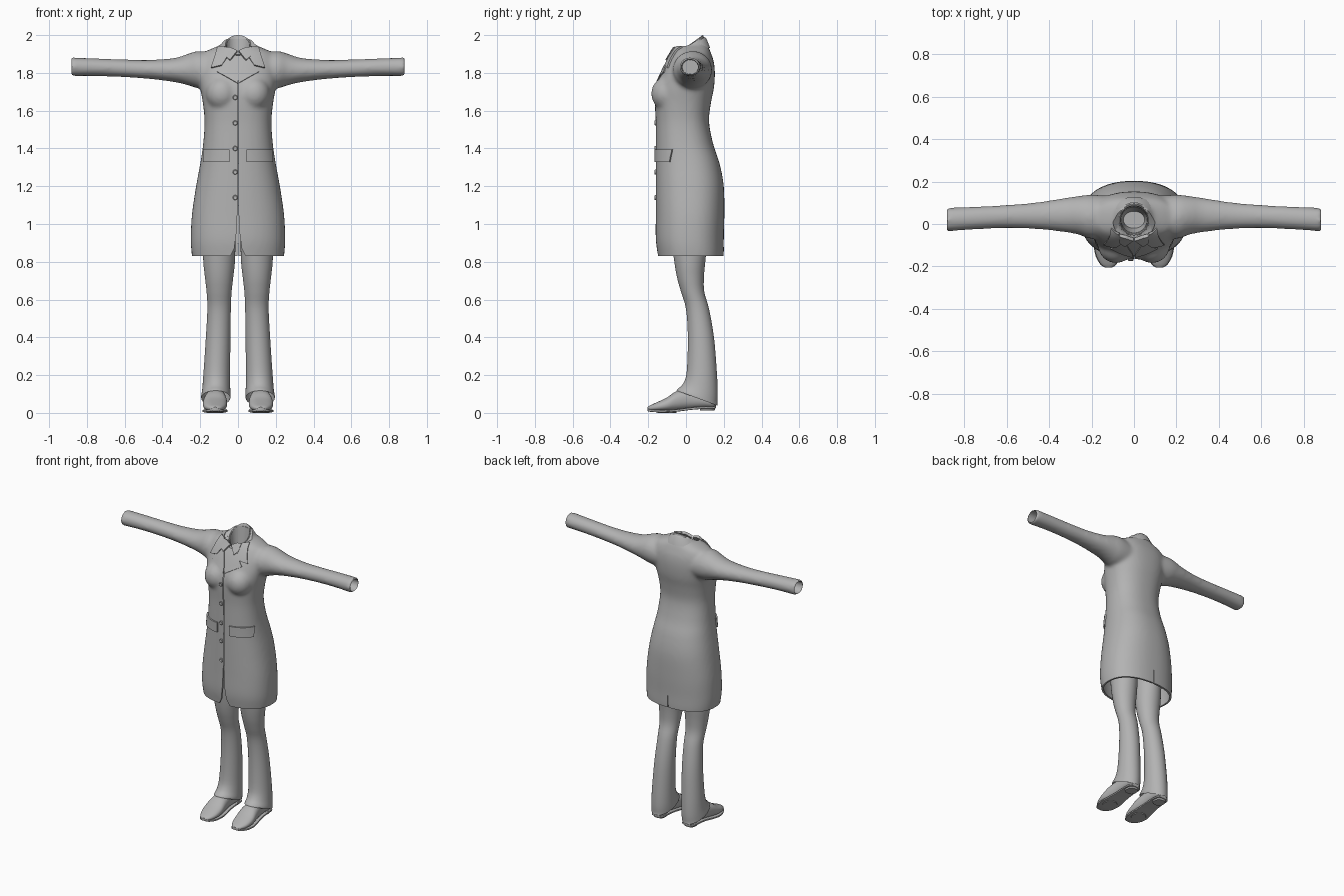
import bpy, bmesh, math
from mathutils import Vector
from mathutils.bvhtree import BVHTree

old = bpy.data.objects.get("Cube")
if old:
    bpy.data.objects.remove(old)

cloth = bpy.data.materials.new("grey_cloth")
cloth.use_nodes = True
GREY = (0.45, 0.45, 0.45, 1)
cloth.diffuse_color = GREY
for node in cloth.node_tree.nodes:
    if node.type == 'BSDF_PRINCIPLED':
        node.inputs["Base Color"].default_value = GREY


# ---------- helpers ----------
def ring(row, n=40, power=2.0, inset=0.0, arc=(0, 360)):
    """Row: height, half width, near edge, far edge, centre, slope."""
    h, rx, y0, y1, cx, slope = (tuple(row) + (0, 0))[:6]
    ry, cy = (y1 - y0) / 2 - inset, (y0 + y1) / 2
    rx -= inset
    closed = arc[1] - arc[0] == 360
    pts = []
    for i in range(n):
        a = math.radians(arc[0] + (arc[1] - arc[0]) * i / (n if closed else n - 1))
        c, s = math.cos(a), math.sin(a)
        k = 2 / power
        x = math.copysign(abs(c) ** k, c)
        y = math.copysign(abs(s) ** k, s)
        pts.append(Vector((cx + rx * x, cy + ry * y, h + slope * y)))
    return pts


def smooth_rows(rows, steps=4):
    rows = [(tuple(r) + (0, 0))[:6] for r in rows]
    out = []
    for i in range(len(rows) - 1):
        a, b = rows[max(i - 1, 0)], rows[i]
        c, d = rows[i + 1], rows[min(i + 2, len(rows) - 1)]
        for j in range(steps):
            t = j / steps
            out.append(tuple(
                q + t / 2 * (r - p + t * (2 * p - 5 * q + 4 * r - s + t * (3 * (q - r) + s - p)))
                for p, q, r, s in zip(a, b, c, d)))
    return out + [rows[-1]]


def loft(bm, rings, axes=(0, 1, 2), side=1, caps=True, closed=True):
    loops = []
    for pts in rings:
        loop = []
        for p in pts:
            q = Vector([p[a] for a in axes])
            q.x *= side
            loop.append(bm.verts.new(q))
        loops.append(loop)
    n = len(loops[0])
    for a, b in zip(loops, loops[1:]):
        for i in range(n if closed else n - 1):
            j = (i + 1) % n
            bm.faces.new((a[i], a[j], b[j], b[i]))
    if caps:
        bm.faces.new(loops[0])
        bm.faces.new(loops[-1])


def finish(name, bm, angle=40):
    bmesh.ops.recalc_face_normals(bm, faces=bm.faces[:])
    me = bpy.data.meshes.new(name)
    bm.to_mesh(me)
    bm.free()
    return place(name, me, angle)


def place(name, me, angle=40):
    ob = bpy.data.objects.new(name, me)
    bpy.context.scene.collection.objects.link(ob)
    me.materials.clear()
    me.materials.append(cloth)
    me.shade_smooth()
    me.set_sharp_from_angle(angle=math.radians(angle))
    return ob


def bake(ob):
    """Apply all modifiers and return the finished object."""
    dg = bpy.context.evaluated_depsgraph_get()
    me = bpy.data.meshes.new_from_object(ob.evaluated_get(dg))
    name = ob.name
    bpy.data.objects.remove(ob)
    return place(name, me)


def prism(bm, outline, y0, y1):
    loft(bm, [[Vector((x, y, z)) for x, z in outline] for y in (y0, y1)])


# ---------- coat body: torso, bust and sleeves fused ----------
TORSO = [(.78, .235, -.14, .195), (.84, .245, -.15, .2), (.92, .25, -.16, .2),
         (1.05, .244, -.16, .203), (1.2, .222, -.16, .2), (1.32, .2, -.16, .178),
         (1.42, .185, -.16, .145), (1.54, .177, -.16, .122), (1.64, .186, -.165, .132),
         (1.72, .2, -.162, .148), (1.8, .21, -.13, .153), (1.86, .207, -.1, .147),
         (1.905, .185, -.072, .132), (1.93, .135, -.058, .122), (1.95, .09, -.05, .11),
         (1.98, .075, -.04, .1)]
SLEEVE = [(.08, .095, -.06, .13, 1.805), (.2, .1, -.07, .138, 1.816),
          (.26, .085, -.05, .132, 1.818), (.33, .065, -.038, .122, 1.815),
          (.46, .051, -.024, .102, 1.818), (.6, .047, -.02, .09, 1.824),
          (.75, .047, -.026, .082, 1.83), (.885, .05, -.036, .076, 1.832)]
bm = bmesh.new()
loft(bm, [ring(r, 64, 2.35) for r in smooth_rows(TORSO)])
for side in (1, -1):
    loft(bm, [ring(r) for r in smooth_rows(SLEEVE)], (2, 1, 0), side)
    bust = bmesh.ops.create_uvsphere(bm, u_segments=24, v_segments=16, radius=1)["verts"]
    for v in bust:
        v.co = Vector((.085 * side + v.co.x * .085, -.1 + v.co.y * .085, 1.69 + v.co.z * .09))
coat = finish("coat", bm)
remesh = coat.modifiers.new("fuse", 'REMESH')
remesh.mode, remesh.voxel_size = 'VOXEL', .011
soften = coat.modifiers.new("soften", 'SMOOTH')
soften.factor, soften.iterations = .5, 10
coat = bake(coat)

bm = bmesh.new()
bm.from_mesh(coat.data)
skin = BVHTree.FromBMesh(bm)
bm.free()


def on_coat(x, z):
    hit, normal = skin.ray_cast(Vector((x, -1, z)), Vector((0, 1, 0)))[:2]
    if hit is None:
        hit, normal = skin.find_nearest(Vector((x, -.05, z)))[:2]
    return hit, normal


# ---------- cut the hem, vents, neck, sleeve ends and front closure ----------
cuts = [bmesh.new() for _ in range(6)]
prism(cuts[0], [(-.5, .5), (.5, .5), (.5, .83), (-.5, .83)], -.5, .5)
loft(cuts[1], [ring(r, 64, 2.35, .013) for r in smooth_rows(TORSO[:6])])
prism(cuts[2], [(0, 1.12), (-.009, .95), (-.02, .87), (-.045, .82),
                (.045, .82), (.02, .87), (.009, .95)], -.4, 0)
prism(cuts[2], [(0, .93), (-.005, .8), (.005, .8)], .1, .4)
loft(cuts[3], [ring(r) for r in [(1.82, .05, -.02, .06), (1.945, .062, -.042, .082, 0, .05),
                                 (1.95, .1, -.08, .12, 0, .06), (2.1, .1, -.08, .12)]])
for side in (1, -1):
    loft(cuts[4], [ring(r) for r in [(.8, .038, -.02, .064, 1.831), (.95, .042, -.028, .067, 1.832)]],
         (2, 1, 0), side)
groove = []
for i in range(29):
    z = 1.06 + i * .025
    y = on_coat(.001, z)[0].y
    groove.append([Vector((x, y + d, z)) for x, d in
                   ((-.001, -.03), (.003, -.03), (.003, .006), (-.001, .006))])
loft(cuts[5], groove)
cutters = []
for cut in cuts:
    cutter = finish("cutter", cut)
    cutter.hide_render = True
    mod = coat.modifiers.new("cut", 'BOOLEAN')
    mod.operation, mod.object, mod.solver = 'DIFFERENCE', cutter, 'EXACT'
    cutters.append(cutter)
coat = bake(coat)
for cutter in cutters:
    bpy.data.objects.remove(cutter)


# ---------- panels that lie on the coat ----------
def panel(name, outline, lift):
    bm = bmesh.new()
    bm.faces.new([bm.verts.new((x, 0, z)) for x, z in outline])
    for axis in (0, 2):
        lo, hi = min(v.co[axis] for v in bm.verts), max(v.co[axis] for v in bm.verts)
        step = Vector([float(i == axis) for i in range(3)])
        for k in range(1, int((hi - lo) / .012) + 1):
            bmesh.ops.bisect_plane(bm, geom=bm.verts[:] + bm.edges[:] + bm.faces[:],
                                   plane_co=step * (lo + k * .012), plane_no=step)
    for v in bm.verts:
        hit, normal = on_coat(v.co.x, v.co.z)
        v.co = hit + normal * lift
    bm.normal_update()
    if sum(f.normal.y for f in bm.faces) > 0:
        bmesh.ops.reverse_faces(bm, faces=bm.faces[:])
    me = bpy.data.meshes.new(name)
    bm.to_mesh(me)
    bm.free()
    ob = place(name, me)
    thick = ob.modifiers.new("thickness", 'SOLIDIFY')
    thick.thickness, thick.offset = lift + .004, -1
    bake(ob)


for side, label in ((1, "left"), (-1, "right")):
    for part, outline, lift in (
            ("lapel", [(.004, 1.745), (.11, 1.805), (.088, 1.834), (.045, 1.893), (.008, 1.785)], .006),
            ("collar_leaf", [(.105, 1.935), (.14, 1.825), (.084, 1.838), (.045, 1.9), (.07, 1.935)], .01),
            ("shirt_collar_leaf", [(.003, 1.912), (.042, 1.862), (.066, 1.885), (.066, 1.93), (.04, 1.93)], .014),
            ("pocket_flap", [(.045, 1.327), (.176, 1.327), (.176, 1.395), (.045, 1.395)], .01)):
        panel(label + "_" + part, [(x * side, z) for x, z in outline], lift)

# ---------- standing collars ----------
bm = bmesh.new()
loft(bm, [ring(r) for r in [(1.9, .078, -.06, .105, 0, .045), (1.948, .071, -.055, .092, 0, .05),
                            (1.95, .067, -.051, .088, 0, .05), (1.945, .063, -.046, .084, 0, .05),
                            (1.88, .058, -.04, .08, 0, .04)]], caps=False)
finish("shirt_collar", bm)
bm = bmesh.new()
loft(bm, [ring(r, arc=(-50, 230)) for r in [(1.9, .078, -.055, .1, 0, .045), (1.945, .078, -.06, .1, 0, .045),
                                            (1.942, .086, -.066, .108, 0, .04), (1.924, .118, -.08, .128, 0, .008)]],
     caps=False, closed=False)
finish("coat_collar", bm)

# ---------- buttons ----------
bm = bmesh.new()
for z in (1.67, 1.535, 1.4, 1.275, 1.14):
    y = on_coat(-.015, z)[0].y
    loft(bm, [ring((y + d, r, z - r, z + r, -.015), 16) for d, r in
              ((.004, .013), (-.005, .013), (-.008, .01), (-.006, .007))], (0, 2, 1))
finish("buttons", bm)

# ---------- trousers and shoes ----------
LEG = [(1.1, .088, -.1, .13, .1), (.83, .085, -.066, .105, .1), (.72, .075, -.048, .095, .1),
       (.64, .066, -.026, .097, .1), (.55, .062, 0, .122, .1), (.4, .065, .01, .148, .105),
       (.22, .07, .004, .163, .112), (.13, .074, -.015, .168, .115, -.025),
       (.088, .078, -.045, .166, .117, -.038), (.078, .076, -.05, .168, .118, -.04)]
SHOE = [(-.205, .014, .016, .03, .12), (-.19, .035, .011, .04, .121), (-.15, .056, .008, .058, .122),
        (-.1, .064, .008, .082, .122), (-.05, .06, .011, .115, .12), (.02, .05, .02, .13, .118),
        (.09, .047, .026, .12, .117), (.14, .044, .026, .1, .117), (.158, .03, .03, .085, .117)]
for side, label in ((1, "left"), (-1, "right")):
    bm = bmesh.new()
    loft(bm, [ring(r) for r in smooth_rows(LEG)], side=side, caps=False)
    finish(label + "_trouser_leg", bm)
    bm = bmesh.new()
    loft(bm, [ring(r, 32, 2.3) for r in smooth_rows(SHOE)], (0, 2, 1), side)
    finish(label + "_shoe", bm)
    # thin sole following the shoe bottom, then the heel block
    bm = bmesh.new()
    loft(bm, [ring((r[0], r[1] + .003, r[2] - .005, r[2] + .008, r[4]), 16, 6)
              for r in smooth_rows(SHOE)], (0, 2, 1), side)
    finish(label + "_sole", bm)
    bm = bmesh.new()
    loft(bm, [ring((z, r, .075, .075 + 2 * r, .117), 24, 2.6) for z, r in ((.012, .038), (.035, .042))],
         side=side)
    loft(bm, [ring((z, r, -.15, -.05, .122), 24) for z, r in ((0, .045), (.012, .054))], side=side)
    finish(label + "_heel_and_tread", bm)
